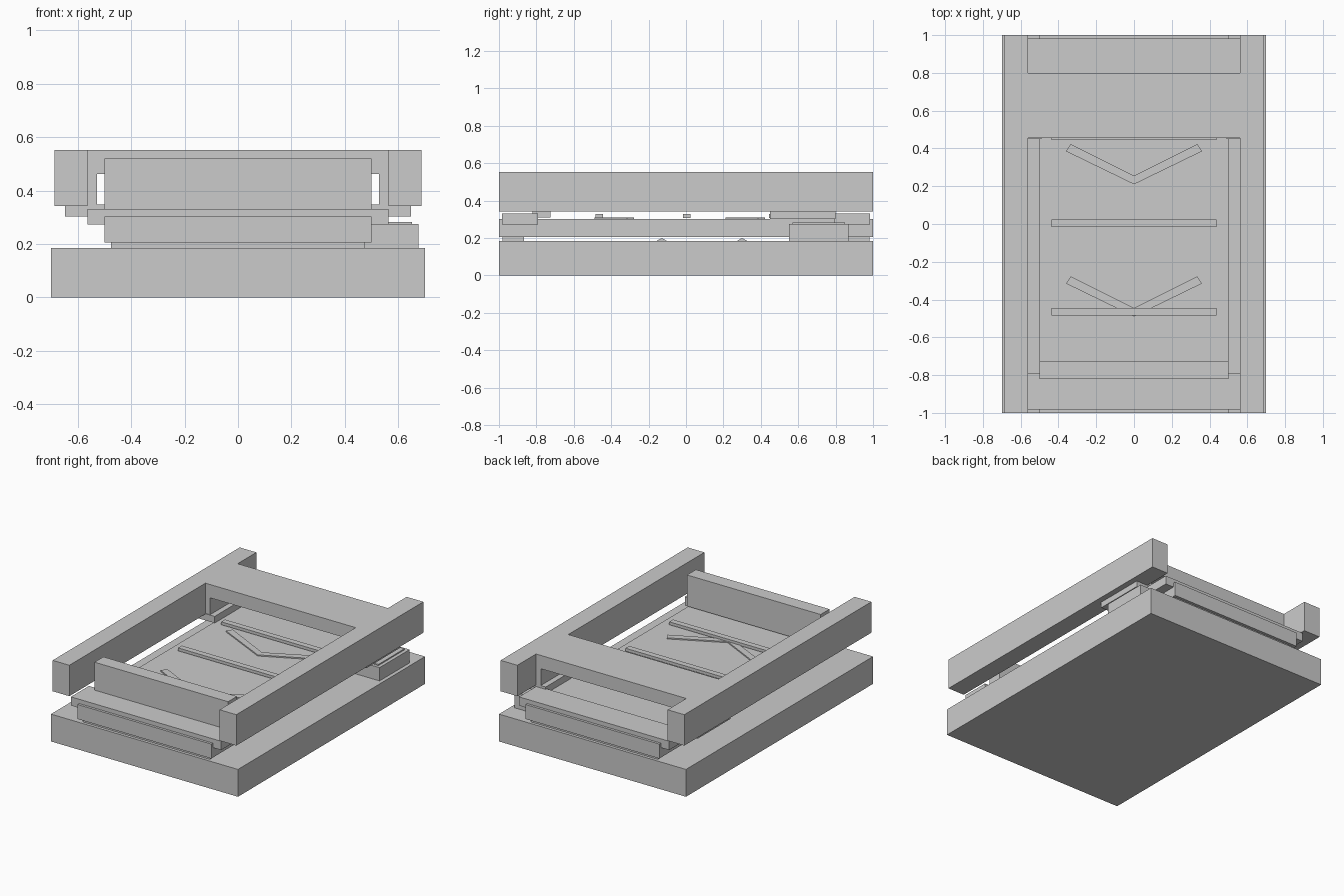
import bpy, bmesh

if "Cube" in bpy.data.objects:
    bpy.data.objects.remove(bpy.data.objects["Cube"])


def box(name, x, y, z):
    """Box spanning the given (min, max) ranges."""
    bm = bmesh.new()
    bmesh.ops.create_cube(bm, size=1)
    for v in bm.verts:
        for i, (lo, hi) in enumerate((x, y, z)):
            v.co[i] = hi if v.co[i] > 0 else lo
    return finish(name, bm)


def prism(name, outline, z0, z1):
    """Flat outline in xy extruded from z0 to z1."""
    bm = bmesh.new()
    face = bm.faces.new([bm.verts.new((px, py, z0)) for px, py in outline])
    ret = bmesh.ops.extrude_face_region(bm, geom=[face])
    for g in ret["geom"]:
        if isinstance(g, bmesh.types.BMVert):
            g.co.z = z1
    bmesh.ops.recalc_face_normals(bm, faces=bm.faces)
    return finish(name, bm)


def finish(name, bm):
    mesh = bpy.data.meshes.new(name)
    bm.to_mesh(mesh)
    bm.free()
    ob = bpy.data.objects.new(name, mesh)
    bpy.context.collection.objects.link(ob)
    return ob


def mirrored(name, x, y, z):
    """A box on the right and its twin on the left."""
    for side, xs in (("right", x), ("left", (-x[1], -x[0]))):
        box(f"{name}_{side}", xs, y, z)


# Base block and raised bed
box("base", (-0.7, 0.7), (-1, 1), (0, 0.185))
box("bed", (-0.5, 0.5), (-1, 1), (0.205, 0.303))

# End caps and the spacers carrying the bed
for end, s in (("front", -1), ("back", 1)):
    box(f"{end}_cap", (-0.5625, 0.5625), sorted((s * 0.79, s * 0.983)), (0.273, 0.332))
    box(f"{end}_spacer", (-0.475, 0.475), sorted((s * 0.865, s * 0.98)), (0.18, 0.207))

# Side rails
mirrored("side_rail", (0.5625, 0.6875), (-1, 1), (0.343, 0.552))

# Bridge with side walls and sliding feet
box("bridge_top", (-0.5625, 0.5625), (0.455, 0.8), (0.462, 0.552))
mirrored("bridge_wall", (0.527, 0.5625), (0.455, 0.8), (0.343, 0.462))
mirrored("bridge_foot", (0.49, 0.648), (0.45, 0.8), (0.303, 0.348))

# Upright front panel
box("front_panel", (-0.5, 0.5), (-0.82, -0.725), (0.31, 0.521))

# Crossbars on the bed
for i, y in enumerate((-0.465, 0.003, 0.465)):
    box(f"crossbar_{i}", (-0.437, 0.437), (y - 0.02, y + 0.02), (0.308, 0.328))

# Chevron marks on the bed
for i, y in enumerate((-0.49, 0.21)):
    half = [(0, y), (0.36, y + 0.175), (0.335, y + 0.213), (0, y + 0.045)]
    prism(f"chevron_{i}", half[:3] + [half[3]] + [(-a, b) for a, b in half[2:0:-1]],
          0.300, 0.311)

# Side box with a thin lid
box("side_box", (0.475, 0.675), (0.55, 0.87), (0.183, 0.275))
box("side_box_lid", (0.5, 0.652), (0.57, 0.85), (0.273, 0.283))

# Small ridges under the bed
for i, y in enumerate((-0.13, 0.3)):
    ridge = box(f"under_ridge_{i}", (-0.1, 0.1), (y - 0.03, y + 0.03), (0.183, 0.197))
    for v in ridge.data.vertices:
        if v.co.z > 0.19:
            v.co.y = y + (v.co.y - y) * 0.2
